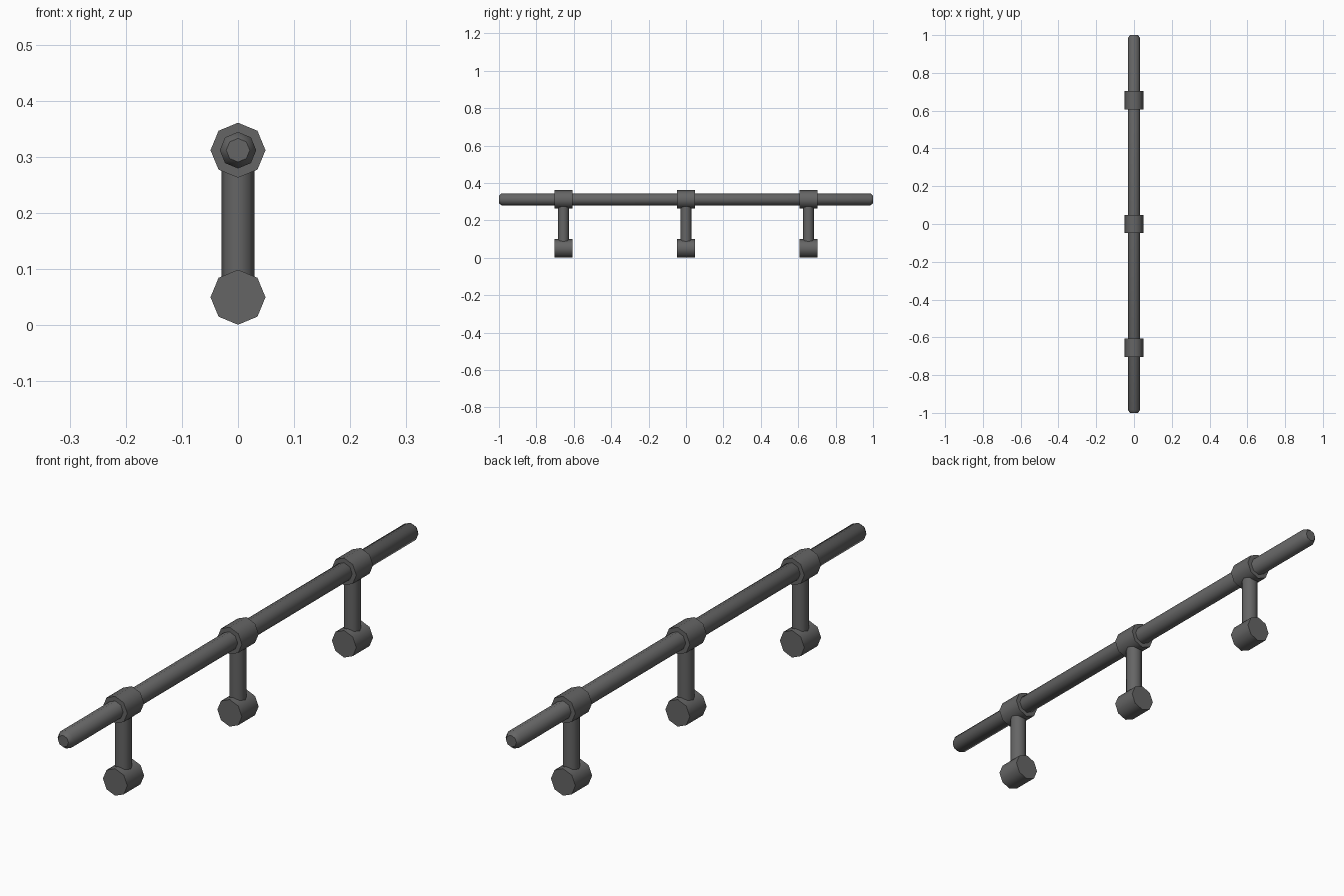
import bpy, math
from mathutils import Matrix

if "Cube" in bpy.data.objects:
    bpy.data.objects.remove(bpy.data.objects["Cube"])

steel = bpy.data.materials.new("dark grey metal")
steel.diffuse_color = (0.13, 0.13, 0.13, 1)
steel.use_nodes = True
steel.node_tree.nodes["Principled BSDF"].inputs["Base Color"].default_value = steel.diffuse_color

SIDES = 8
RAIL_Z, BASE_Z = 0.312, 0.05


def lathe(name, profile, matrix):
    """Eight-sided solid along local z from (radius, z) rings, capped at both ends."""
    verts, faces = [], []
    for r, z in profile:
        for i in range(SIDES):
            a = 2 * math.pi * i / SIDES
            verts.append((r * math.cos(a), r * math.sin(a), z))
    for k in range(len(profile) - 1):
        for i in range(SIDES):
            j = (i + 1) % SIDES
            a, b = k * SIDES, (k + 1) * SIDES
            faces.append((a + i, a + j, b + j, b + i))
    faces.append(tuple(reversed(range(SIDES))))
    top = (len(profile) - 1) * SIDES
    faces.append(tuple(range(top, top + SIDES)))
    mesh = bpy.data.meshes.new(name)
    mesh.from_pydata(verts, [], faces)
    mesh.transform(matrix)
    mesh.materials.append(steel)
    obj = bpy.data.objects.new(name, mesh)
    bpy.context.collection.objects.link(obj)
    # smooth round the sides, crisp at the ends
    bpy.ops.object.select_all(action='DESELECT')
    obj.select_set(True)
    bpy.context.view_layer.objects.active = obj
    bpy.ops.object.shade_smooth_by_angle(angle=math.radians(50))
    return obj


def along_y(y, z):
    return Matrix.Translation((0, y, z)) @ Matrix.Rotation(-math.pi / 2, 4, 'X')


# long rail with chamfered tips
lathe("rail", [(0.021, -1), (0.0325, -0.985), (0.0325, 0.985), (0.021, 1)],
      along_y(0, RAIL_Z))

# three supports: collar round the rail, post, and foot
for label, y in (("front", -0.655), ("middle", 0), ("back", 0.655)):
    barrel = [(0.049, -0.048), (0.049, 0.048)]
    lathe(label + "_collar", barrel, along_y(y, RAIL_Z))
    lathe(label + "_foot", barrel, along_y(y, BASE_Z))
    lathe(label + "_post", [(0.029, BASE_Z), (0.029, RAIL_Z)],
          Matrix.Translation((0, y, 0)))
